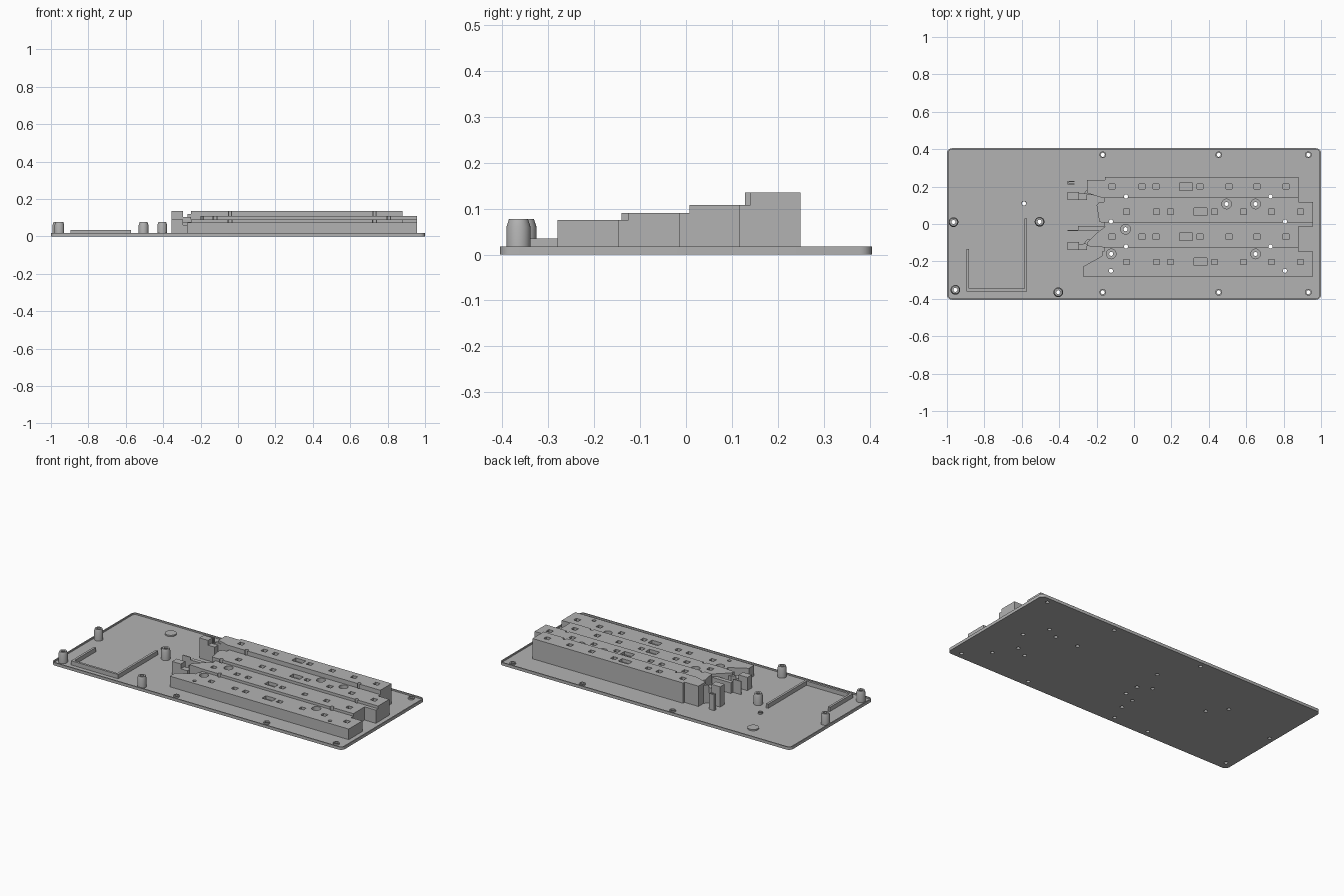
import bpy, bmesh, math

cube = bpy.data.objects.get("Cube")
if cube:
    bpy.data.objects.remove(cube, do_unlink=True)

grey = bpy.data.materials.new("mid grey plastic")
grey.use_nodes = True
colour = (0.45, 0.45, 0.45, 1)
grey.diffuse_color = colour
grey.node_tree.nodes["Principled BSDF"].inputs["Base Color"].default_value = colour


def finish(bm, name):
    bmesh.ops.recalc_face_normals(bm, faces=bm.faces)
    mesh = bpy.data.meshes.new(name)
    bm.to_mesh(mesh)
    bm.free()
    mesh.materials.append(grey)
    ob = bpy.data.objects.new(name, mesh)
    bpy.context.collection.objects.link(ob)
    return ob


def add_prism(bm, outline, z0, z1):
    face = bm.faces.new([bm.verts.new((x, y, z0)) for x, y in outline])
    out = bmesh.ops.extrude_face_region(bm, geom=[face])
    moved = [v for v in out["geom"] if isinstance(v, bmesh.types.BMVert)]
    bmesh.ops.translate(bm, vec=(0, 0, z1 - z0), verts=moved)


def rect(x0, x1, y0, y1):
    return [(x0, y0), (x1, y0), (x1, y1), (x0, y1)]


def circle(x, y, r, n=24):
    return [(x + r * math.cos(2 * math.pi * i / n), y + r * math.sin(2 * math.pi * i / n))
            for i in range(n)]


def rounded(hx, hy, r, n=6):
    pts = []
    for q, (sx, sy) in enumerate([(1, 1), (-1, 1), (-1, -1), (1, -1)]):
        for i in range(n + 1):
            a = math.pi / 2 * (q + i / n)
            pts.append((sx * (hx - r) + r * math.cos(a), sy * (hy - r) + r * math.sin(a)))
    return pts


def prisms(name, outlines, z0, z1):
    bm = bmesh.new()
    for o in outlines:
        add_prism(bm, o, z0, z1)
    return finish(bm, name)


def cut(ob, cutters):
    for c in cutters:
        mod = ob.modifiers.new("cut", "BOOLEAN")
        mod.operation, mod.solver, mod.object = "DIFFERENCE", "EXACT", c
    bpy.context.view_layer.update()
    graph = bpy.context.evaluated_depsgraph_get()
    mesh = bpy.data.meshes.new_from_object(ob.evaluated_get(graph))
    ob.modifiers.clear()
    ob.data = mesh


FLOOR, RIM = 0.009, 0.018
heights = [0.075, 0.091, 0.108, 0.135]
fronts = [-0.28, -0.147, -0.014, 0.118]
LEDGE = 0.022

# Hole positions
standoffs = [(-0.965, 0.01), (-0.505, 0.012), (-0.955, -0.352), (-0.405, -0.365)]
screws = [(x, y) for x in (-0.167, 0.453, 0.932) for y in (-0.365, 0.37)]
pins = [(x + s, y) for y, s in ((0.147, 0), (0.013, 0.077), (-0.12, 0), (-0.25, 0.077))
        for x in ((-0.043, 0.73) if s == 0 else (-0.2, 0.73))]
bores = [(0.495, 0.107, 2), (0.65, 0.107, 2), (-0.045, -0.028, 1),
         (-0.122, -0.16, 0), (0.65, -0.16, 0)]
peg = (-0.588, 0.11)

through = prisms("hole_cutter", [circle(x, y, 0.011, 16) for x, y in
                 standoffs + screws + pins + [peg] + [b[:2] for b in bores]], -0.1, 0.3)
bore_cutters = []
for x, y, row in bores:
    bore_cutters.append(prisms("bore_cutter", [circle(x, y, 0.026)], heights[row] - 0.03, 0.3))
recess = prisms("recess_cutter", [rounded(0.993, 0.398, 0.02)], FLOOR, 0.1)

# Base tray with thin raised rim
base = prisms("base_tray", [rounded(1, 0.405, 0.027)], 0, RIM)
cut(base, [recess, through])

# Low screw collars, round pad and locating peg
collars = prisms("screw_collars", [circle(x, y, 0.018) for x, y in screws], FLOOR - 0.003, RIM)
cut(collars, [through])
prisms("round_pad", [circle(-0.67, 0.297, 0.033, 32)], FLOOR - 0.003, RIM - 0.001)
peg_ring = prisms("locating_collar", [circle(*peg, 0.014, 16)], FLOOR - 0.003, RIM)
cut(peg_ring, [through])

# Stepped key rows
ends = [0.957, 0.88, 0.957, 0.88]
left_outlines = [
    [(-0.17, -0.147 + LEDGE), (-0.17, -0.17), (-0.272, -0.228), (-0.272, -0.28)],
    [(-0.155, 0.008), (-0.155, -0.012), (-0.195, -0.045), (-0.25, -0.1), (-0.25, -0.14 + LEDGE)],
    [(-0.185, 0.14), (-0.2, 0.1), (-0.185, 0.01)],
    [(-0.155, 0.25), (-0.155, 0.235), (-0.25, 0.235), (-0.25, 0.165), (-0.17, 0.14)],
]
wells = [-0.118, 0.043, 0.118, 0.278, 0.353, 0.508, 0.658, 0.813]
row_names = ["front_row", "second_row", "third_row", "back_row"]
for i, name in enumerate(row_names):
    y0 = fronts[i] + (LEDGE if i else 0)
    y1 = fronts[i + 1] if i < 3 else 0.25
    x1 = ends[i]
    outline = [(-0.16, y0), (x1, y0), (x1, y1)] + left_outlines[i]
    if i < 3:
        # the left outline reaches under the next step
        outline = [(-0.16, y0), (x1, y0), (x1, y1), (-0.12, y1)] + \
            [(x, min(y, y1)) for x, y in left_outlines[i]]
    row = prisms(name, [outline], FLOOR - 0.003, heights[i])
    yc = -0.203 + 0.1343 * i
    shift = 0.077 if i % 2 == 0 else 0
    pockets = []
    for k, x in enumerate(wells):
        w, d = (0.035, 0.02) if k == 3 else (0.016, 0.014)
        pockets.append(rect(x + shift - w, x + shift + w, yc - d, yc + d))
    pocket_cutter = prisms("pocket_cutter", pockets, heights[i] - 0.02, 0.3)
    cut(row, [pocket_cutter, through] + bore_cutters)
    bpy.data.objects.remove(pocket_cutter, do_unlink=True)
    # Ledge continuing the lower step under this row's front
    if i:
        ledge = prisms(name + "_ledge", [rect(-0.16, x1, fronts[i], y0)],
                       FLOOR - 0.003, heights[i - 1])
        cut(ledge, [through] + bore_cutters)

# Tapered standoffs
for x, y in standoffs:
    bm = bmesh.new()
    bmesh.ops.create_cone(bm, cap_ends=True, segments=24, radius1=0.026, radius2=0.026, depth=0.055)
    bmesh.ops.translate(bm, vec=(x, y, 0.0335), verts=bm.verts)
    top = max(bm.faces, key=lambda f: f.calc_center_median().z)
    out = bmesh.ops.extrude_face_region(bm, geom=[top])
    bm.faces.remove(top)
    for v in [g for g in out["geom"] if isinstance(g, bmesh.types.BMVert)]:
        v.co = (x + (v.co.x - x) * 0.8, y + (v.co.y - y) * 0.8, 0.077)
    post = finish(bm, "standoff")
    cut(post, [through])

# Open U-shaped fence
prisms("fence", [[(-0.895, -0.36), (-0.572, -0.36), (-0.572, 0.03), (-0.586, 0.03),
                  (-0.586, -0.346), (-0.881, -0.346), (-0.881, -0.135), (-0.895, -0.135)]],
       FLOOR - 0.003, 0.035)

# Clip brackets at the left ends of the rows
for name, y, z in (("front_clip", -0.118, 0.091), ("back_clip", 0.15, 0.135)):
    prisms(name + "_block", [rect(-0.355, -0.295, y - 0.022, y + 0.022)], FLOOR - 0.003, z)
    prisms(name + "_foot", [rect(-0.295, -0.25, y - 0.022, y + 0.012)], FLOOR - 0.003, z - 0.03)
    prisms(name + "_tab", [[(-0.27, y + 0.012), (-0.16, y - 0.005), (-0.16, y + 0.035),
                            (-0.25, y + 0.035)]], FLOOR - 0.003, z - 0.015)
prisms("back_clip_wall", [[(-0.355, 0.211), (-0.318, 0.211), (-0.318, 0.216), (-0.347, 0.216),
                           (-0.347, 0.225), (-0.318, 0.225), (-0.318, 0.23), (-0.355, 0.23)]],
       FLOOR - 0.003, 0.108)
prisms("front_clip_wall", [[(-0.3, -0.012), (-0.155, -0.012), (-0.155, -0.037), (-0.3, -0.037)]],
       FLOOR - 0.003, 0.075)
prisms("front_clip_arm", [rect(-0.355, -0.3, -0.037, -0.031)], FLOOR - 0.003, 0.091)

for c in [through, recess] + bore_cutters:
    bpy.data.objects.remove(c, do_unlink=True)

# Smooth round walls, keep hard edges
bpy.ops.object.select_all(action="DESELECT")
for ob in bpy.context.scene.objects:
    if ob.type == "MESH":
        ob.select_set(True)
        bpy.context.view_layer.objects.active = ob
bpy.ops.object.shade_smooth_by_angle(angle=math.radians(30))
